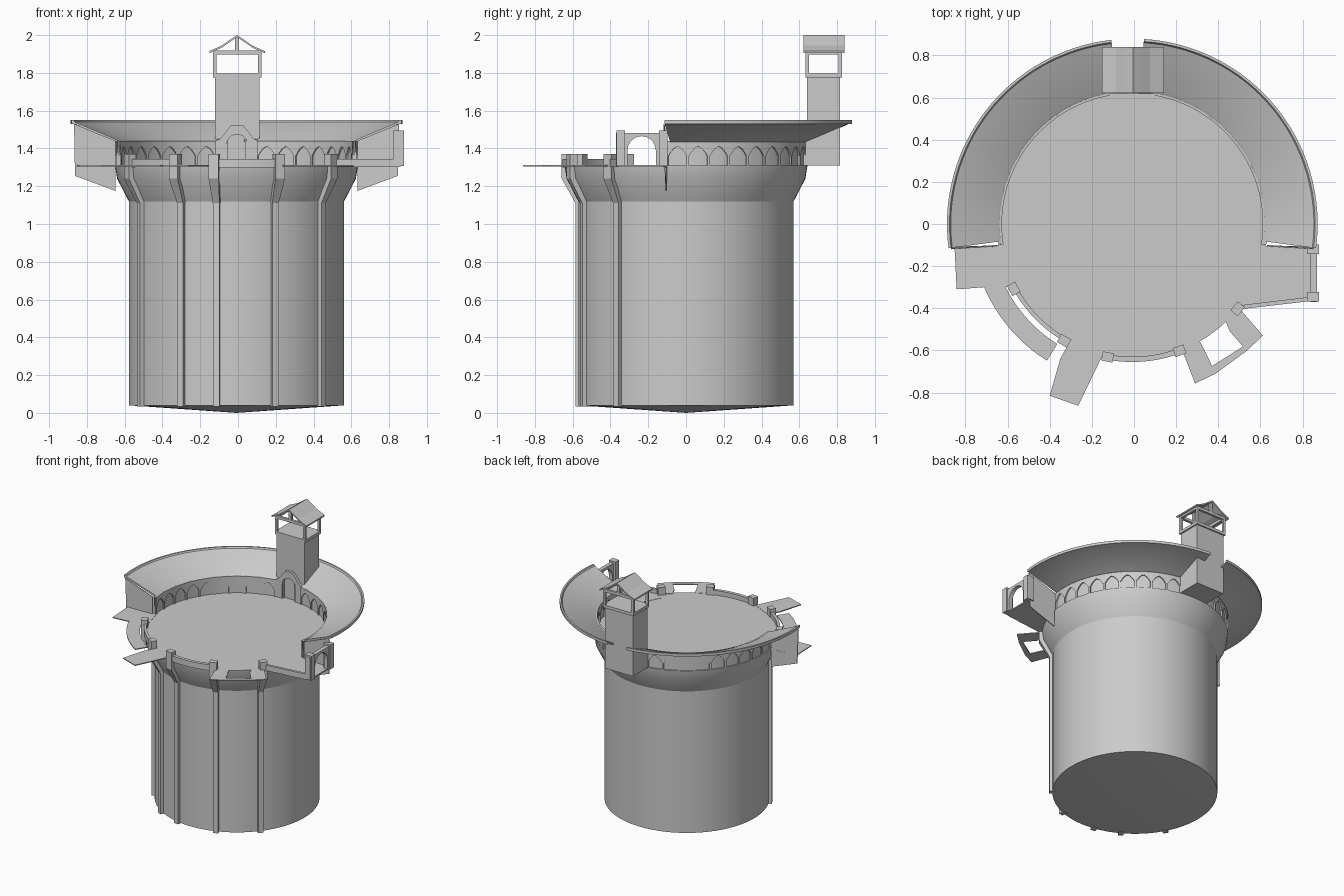
import bpy, math
from math import sin, cos, radians, pi

if "Cube" in bpy.data.objects:
    bpy.data.objects.remove(bpy.data.objects["Cube"])

CX = -0.008          # axis of the round tower
FLOOR = 1.31


def mesh(name, verts, faces, smooth=False):
    me = bpy.data.meshes.new(name)
    me.from_pydata(verts, [], faces)
    ob = bpy.data.objects.new(name, me)
    bpy.context.collection.objects.link(ob)
    bpy.context.view_layer.objects.active = ob
    ob.select_set(True)
    bpy.ops.object.mode_set(mode='EDIT')
    bpy.ops.mesh.select_all(action='SELECT')
    bpy.ops.mesh.normals_make_consistent(inside=False)
    bpy.ops.object.mode_set(mode='OBJECT')
    if smooth:
        bpy.ops.object.shade_smooth_by_angle(angle=radians(25))
    ob.select_set(False)
    return ob


def polar(r, deg, z):
    a = radians(deg)
    return (CX + r * cos(a), r * sin(a), z)


def extrude(name, a, b, smooth=False):
    """Solid between two matching outlines."""
    n = len(a)
    sides = [(i, (i + 1) % n, n + (i + 1) % n, n + i) for i in range(n)]
    return mesh(name, a + b, [tuple(range(n)), tuple(range(n, 2 * n))] + sides, smooth)


def slab(name, pts, z0, z1):
    return extrude(name, [(x, y, z0) for x, y in pts], [(x, y, z1) for x, y in pts])


def box(name, x0, x1, y0, y1, z0, z1):
    return slab(name, [(x0, y0), (x1, y0), (x1, y1), (x0, y1)], z0, z1)


def sweep(name, prof, a0, a1, n):
    """Closed (r, z) section swept around the axis between two angles."""
    m = len(prof)
    v = [polar(r, a0 + (a1 - a0) * i / n, z) for i in range(n + 1) for r, z in prof]
    f = [(i * m + j, i * m + (j + 1) % m, (i + 1) * m + (j + 1) % m, (i + 1) * m + j)
         for i in range(n) for j in range(m)]
    f += [tuple(range(m)), tuple(range(n * m, n * m + m))]
    return mesh(name, v, f, True)


def ring_box(name, r0, r1, z0, z1, a0, a1, n=12):
    return sweep(name, [(r0, z0), (r1, z0), (r1, z1), (r0, z1)], a0, a1, n)


def arch(c, half, spring, top, n=10):
    """Round-headed opening outline from left foot to right foot."""
    pts = [(c - half * cos(pi * i / n), spring + (top - spring) * sin(pi * i / n)) for i in range(n + 1)]
    return [(c - half, FLOOR)] + pts + [(c + half, FLOOR)]


# Tower body: shallow cone base, drum, flared head and flat floor
N = 72
prof = [(0.57, 0.04), (0.57, 1.12), (0.632, 1.24), (0.643, FLOOR)]
v = [polar(r, 360 * i / N, z) for r, z in prof for i in range(N)]
f = [(k * N + i, k * N + (i + 1) % N, (k + 1) * N + (i + 1) % N, (k + 1) * N + i)
     for k in range(3) for i in range(N)]
v.append((CX, 0, 0))
f += [(i, (i + 1) % N, 4 * N) for i in range(N)] + [tuple(range(3 * N, 4 * N))]
mesh("tower_body", v, f, True)

# Pilasters that follow the drum and end as posts above the floor
pil = [(0.55, 0.035, 0.018), (0.592, 0.035, 0.018), (0.592, 1.11, 0.018), (0.664, 1.24, 0.027),
       (0.664, 1.37, 0.027), (0.62, 1.37, 0.027), (0.62, 1.24, 0.027), (0.55, 1.11, 0.018)]
PIL = [208.7, 239.7, 259.5, 290.4, 321.2]
for k, ang in enumerate(PIL):
    a = radians(ang)
    side = lambda s: [(CX + r * cos(a) - s * w * sin(a), r * sin(a) + s * w * cos(a), z) for r, z, w in pil]
    extrude(f"pilaster_{k}", side(1), side(-1))

# Low parapets between posts
ring_box("parapet_left", 0.625, 0.645, 1.30, 1.345, PIL[0], PIL[1])
ring_box("parapet_front", 0.63, 0.655, 1.30, 1.345, PIL[2], PIL[3])

# Arcade: backing wall with pointed arch panels outside and inside
ring_box("arcade_wall", 0.628, 0.634, FLOOR, 1.44, -9, 86, 36)
ring_box("arcade_wall_left", 0.628, 0.634, FLOOR, 1.44, 94, 189, 36)


def arcade(name, r0, r1, a0, a1, bays):
    cols = []
    for b in range(bays):
        w = (a1 - a0) / bays
        s = a0 + b * w
        cols += [(s, FLOOR), (s + 0.06 * w, FLOOR)]
        for i in range(9):
            t = i / 8
            u = abs(2 * t - 1)
            cols.append((s + w * (0.06 + 0.88 * t), 1.36 + 0.05 * (1 - u ** 1.7)))
        cols += [(s + 0.94 * w, FLOOR), (s + w, FLOOR)]
    v, f = [], []
    for ang, h in cols:
        v += [polar(r0, ang, h), polar(r1, ang, h), polar(r1, ang, 1.44), polar(r0, ang, 1.44)]
    for i in range(len(cols) - 1):
        f += [(4 * i + j, 4 * i + (j + 1) % 4, 4 * i + 4 + (j + 1) % 4, 4 * i + 4 + j) for j in range(4)]
    mesh(name, v, f)


for nm, a0, a1 in (("right", -9, 80), ("left", 100, 189)):
    arcade("arcade_outer_" + nm, 0.634, 0.643, a0, a1, 9)
    arcade("arcade_inner_" + nm, 0.619, 0.628, a0, a1, 9)

# Sloping bowl-shaped canopy in two halves, notched behind the turret
bowl = [(0.63, 1.44), (0.645, 1.435), (0.865, 1.53), (0.88, 1.53), (0.88, 1.55), (0.868, 1.55), (0.862, 1.54), (0.64, 1.447)]
sweep("canopy_right", bowl, -7.5, 86.4, 32)
sweep("canopy_left", bowl, 96.5, 187.5, 32)

# Fins closing the canopy ends
for nm, s in (("right", 1), ("left", -1)):
    prof = [(0.64, 1.175, -0.108), (0.855, 1.255, -0.112), (0.86, 1.53, -0.12), (0.64, 1.44, -0.105)]
    extrude("end_fin_" + nm, [(CX + s * x, y, z) for x, z, y in prof],
            [(CX + s * x, y + 0.006, z) for x, z, y in prof])

# Turret with door and belfry
box("turret", -0.122, 0.113, 0.64, 0.815, FLOOR, 1.775)
gable = [(-0.122, FLOOR)] + arch(-0.005, 0.055, 1.42, 1.475) + [
    (0.112, FLOOR), (0.112, 1.44), (0.085, 1.45), (0.025, 1.525), (-0.035, 1.525), (-0.095, 1.45), (-0.122, 1.44)]
extrude("door_surround", [(x, 0.618, z) for x, z in gable], [(x, 0.645, z) for x, z in gable])
box("belfry_sill", -0.133, 0.124, 0.633, 0.825, 1.775, 1.797)
for x in (-0.133, 0.106):
    for y in (0.633, 0.807):
        box("belfry_post", x, x + 0.018, y, y + 0.018, 1.795, 1.90)
for y in (0.633, 0.807):
    box("belfry_beam_x", -0.133, 0.124, y, y + 0.018, 1.897, 1.918)
    box("king_post", -0.015, 0.006, y, y + 0.018, 1.915, 1.99)
for x in (-0.133, 0.106):
    box("belfry_beam_y", x, x + 0.018, 0.633, 0.825, 1.897, 1.918)
half = [(0.147, 1.915), (0.08, 1.945), (0.035, 1.977)]
top = [(-x, z) for x, z in half] + [(0, 2.0)] + half[::-1]
roof = [(x - 0.005, z) for x, z in top + [(x, z - 0.011) for x, z in top[::-1]]]
extrude("belfry_roof", [(x, 0.622, z) for x, z in roof], [(x, 0.84, z) for x, z in roof])

# Right balcony with arched screen and low wall
slab("right_balcony", [(0.58, -0.1), (0.86, -0.12), (0.86, -0.36), (0.5, -0.405), (0.45, -0.35)], 1.303, 1.312)
scr = [(-0.37, FLOOR)] + arch(-0.235, 0.075, 1.39, 1.465) + [(-0.1, FLOOR), (-0.1, 1.483), (-0.37, 1.483)]
extrude("arched_screen", [(0.838, y, z) for y, z in scr], [(0.868, y, z) for y, z in scr])
for y in (-0.368, -0.142):
    box("screen_post", 0.822, 0.878, y, y + 0.044, 1.308, 1.495)
slab("balcony_wall", [(0.5, -0.405), (0.83, -0.367), (0.83, -0.347), (0.51, -0.385)], 1.303, 1.345)

# Left landing, curved walkway and front ramp plates
Z = (1.305, 1.312)
slab("left_landing", [(-0.852, -0.11), (-0.62, -0.1), (-0.565, -0.3), (-0.71, -0.3), (-0.842, -0.31)], *Z)
ring_box("left_walkway", 0.672, 0.765, *Z, 203, 238)
slab("front_plate", [(-0.40, -0.815), (-0.265, -0.863), (-0.15, -0.625), (-0.3, -0.55), (-0.35, -0.64)], *Z)

# Front-right open platform frame
slab("frame_arm_a", [(0.225, -0.59), (0.29, -0.757), (0.388, -0.71), (0.33, -0.59), (0.31, -0.55)], *Z)
slab("frame_arm_b", [(0.5, -0.4), (0.612, -0.53), (0.535, -0.602), (0.455, -0.51), (0.43, -0.45)], *Z)
slab("frame_rail", [(0.37, -0.675), (0.388, -0.71), (0.545, -0.595), (0.52, -0.58)], *Z)
